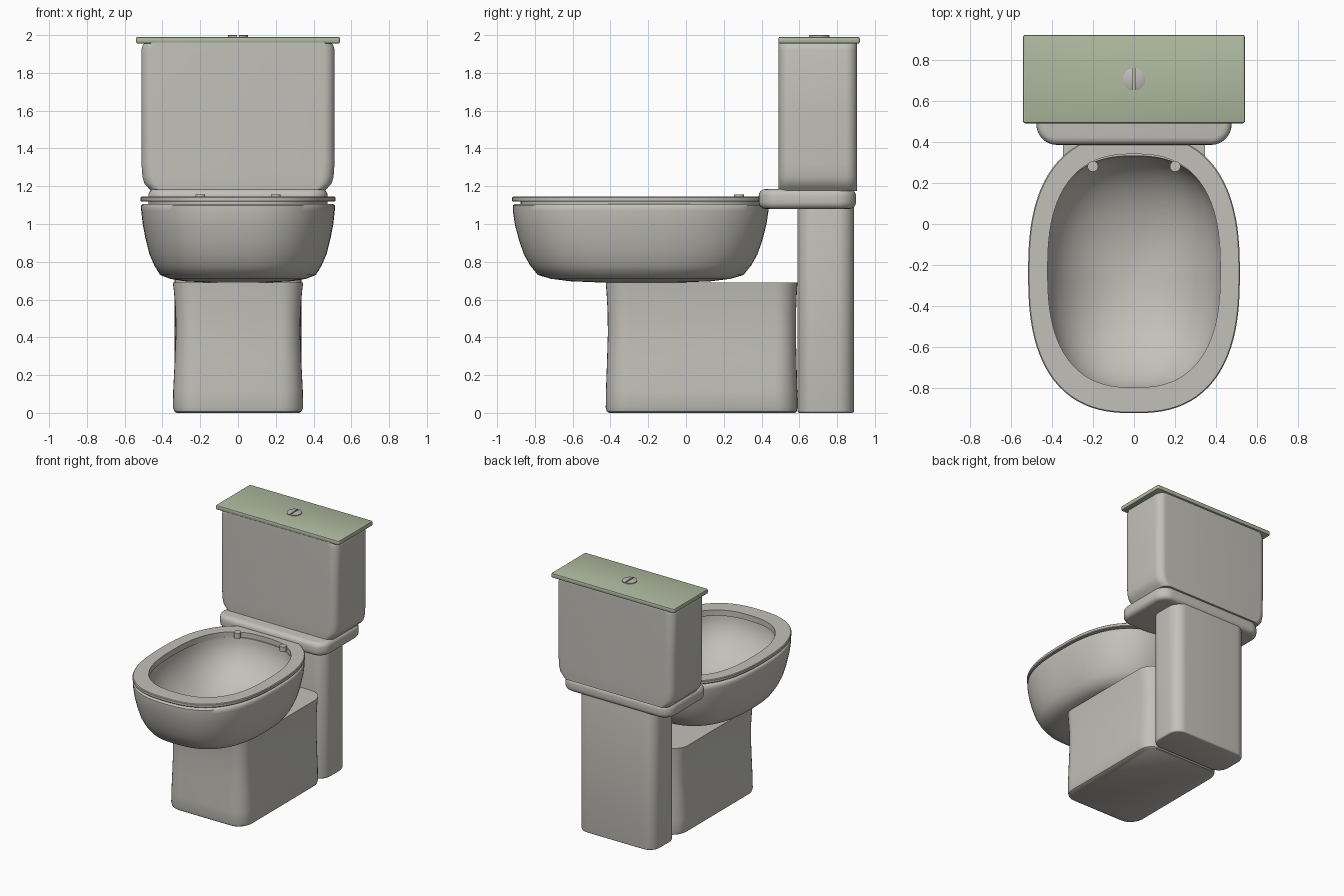
import bpy, bmesh, math

cube = bpy.data.objects.get("Cube")
if cube:
    bpy.data.objects.remove(cube, do_unlink=True)


def material(name, rgb):
    m = bpy.data.materials.new(name)
    m.use_nodes = True
    m.diffuse_color = (*rgb, 1)
    m.node_tree.nodes["Principled BSDF"].inputs["Base Color"].default_value = (*rgb, 1)
    return m


ceramic = material("warm grey ceramic", (0.54, 0.53, 0.49))
green = material("sage green", (0.43, 0.49, 0.35))
metal = material("button grey", (0.53, 0.50, 0.49))


def oval(hx, y0, y1, z, n=2.55, count=96):
    """Squarish oval ring."""
    cy, hy, ring = (y0 + y1) / 2, (y1 - y0) / 2, []
    for i in range(count):
        a = 2 * math.pi * i / count
        c, s = math.cos(a), math.sin(a)
        k = (abs(c) ** n + abs(s) ** n) ** (-1 / n)
        ring.append((hx * c * k, cy + hy * s * k, z))
    return ring


def box_ring(hx, y0, y1, z, r, steps=8):
    """Rectangle ring with rounded corners."""
    ring = []
    for q, (cx, cy) in enumerate([(hx - r, y1 - r), (r - hx, y1 - r),
                                  (r - hx, y0 + r), (hx - r, y0 + r)]):
        for i in range(steps + 1):
            a = math.pi / 2 * (q + i / steps)
            ring.append((cx + r * math.cos(a), cy + r * math.sin(a), z))
    return ring


def loft(name, rings, mat, closed=False, angle=35):
    """Skin a stack of rings, capping the ends or joining last to first."""
    bm = bmesh.new()
    loops = [[bm.verts.new(p) for p in ring] for ring in rings]
    pairs = list(zip(loops, loops[1:]))
    if closed:
        pairs.append((loops[-1], loops[0]))
    for a, b in pairs:
        for i in range(len(a)):
            j = (i + 1) % len(a)
            bm.faces.new((a[i], a[j], b[j], b[i]))
    if not closed:
        bm.faces.new(loops[0][::-1])
        bm.faces.new(loops[-1])
    bmesh.ops.recalc_face_normals(bm, faces=bm.faces)
    mesh = bpy.data.meshes.new(name)
    bm.to_mesh(mesh)
    bm.free()
    mesh.materials.append(mat)
    ob = bpy.data.objects.new(name, mesh)
    bpy.context.collection.objects.link(ob)
    bpy.ops.object.select_all(action='DESELECT')
    ob.select_set(True)
    bpy.context.view_layer.objects.active = ob
    bpy.ops.object.shade_smooth_by_angle(angle=math.radians(angle))
    return ob


def slab(name, hx, y0, y1, z0, z1, corner, edge, mat, steps=4):
    """Box with rounded upright corners and rounded top and bottom edges."""
    arc = [math.pi / 2 * i / steps for i in range(steps + 1)]
    prof = [(edge * (1 - math.sin(a)), z0 + edge * (1 - math.cos(a))) for a in arc]
    prof += [(edge * (1 - math.cos(a)), z1 - edge * (1 - math.sin(a))) for a in arc]
    rings = [box_ring(hx - d, y0 + d, y1 - d, z, max(corner - d, 0.002)) for d, z in prof]
    return loft(name, rings, mat)


# Bowl: outer shell, rim, then hollow interior
def bowl_ring(s, z):
    return oval(0.515 * s, -0.24 - 0.68 * s, -0.24 + 0.68 * s, z)


outer = [(0.3, 0.69), (0.55, 0.697), (0.7, 0.71), (0.8, 0.73), (0.86, 0.78),
         (0.91, 0.84), (0.95, 0.92), (0.98, 1.0), (0.995, 1.07), (0.995, 1.098), (0.98, 1.106)]
inner = []
for i in range(15):
    a = math.pi / 2 * i / 14.3
    inner.append((0.84 * math.cos(a), 1.106 - 0.37 * math.sin(a)))
loft("bowl", [bowl_ring(s, z) for s, z in outer + inner], ceramic, angle=50)

# Seat ring, and the recessed pads that lift it off the rim
for name, hx, y0, y1, z0, z1, e in (("seat", 0.515, -0.92, 0.44, 1.118, 1.146, 0.005),
                                    ("seat_gasket", 0.475, -0.875, 0.4, 1.1, 1.12, 0)):
    loft(name, [oval(0.42, -0.795, 0.34, z0), oval(hx - e, y0 + e, y1 - e, z0),
                oval(hx, y0, y1, z0 + e), oval(hx, y0, y1, z1 - e),
                oval(hx - e, y0 + e, y1 - e, z1), oval(0.42, -0.795, 0.34, z1)],
         ceramic, closed=True)

# Hinge pins on the inner edge of the seat
for side, x in (("left", 0.2), ("right", -0.2)):
    pin = loft("hinge_pin_" + side,
               [oval(0.026, 0.254, 0.306, z, 2, 24) for z in (1.115, 1.157)], ceramic)
    pin.location.x = x

# Pedestal with a slight waist
foot = [(0.025, 0), (0.008, 0.008), (0, 0.03), (0.002, 0.12), (0.01, 0.28),
        (0.016, 0.42), (0.014, 0.54), (0.006, 0.64), (0, 0.69)]
loft("pedestal", [box_ring(0.345 - d, -0.425 + d * 0.7, 0.59 - d * 0.5, z, 0.12 - d)
                  for d, z in foot], ceramic)

# Rear column and the shelf it carries
slab("rear_column", 0.335, 0.59, 0.89, 0, 1.1, 0.09, 0.012, ceramic)
slab("shelf", 0.475, 0.385, 0.9, 1.08, 1.185, 0.1, 0.035, ceramic)

# Cistern, drawn in at the sides near its base
tank = [(0.46, 1.175), (0.478, 1.195), (0.496, 1.215), (0.506, 1.25), (0.511, 1.32),
        (0.512, 1.6), (0.512, 1.92), (0.505, 1.945), (0.495, 1.96)]
loft("cistern", [box_ring(hx, 0.49, 0.905, z, 0.06) for hx, z in tank], ceramic)

# Lid
slab("cistern_lid", 0.54, 0.49, 0.92, 1.955, 1.991, 0.012, 0.009, green, 2)

# Flush button, in two halves with a narrow gap
for side, turn in (("left", -math.pi / 2), ("right", math.pi / 2)):
    half = []
    for z, r in ((1.988, 0.054), (1.998, 0.054), (2.0, 0.051)):
        arc = [turn + math.pi * (0.03 + 0.94 * i / 20) for i in range(21)]
        half.append([(r * math.cos(a), 0.705 + r * math.sin(a), z) for a in arc])
    loft("flush_button_" + side, half, metal)
